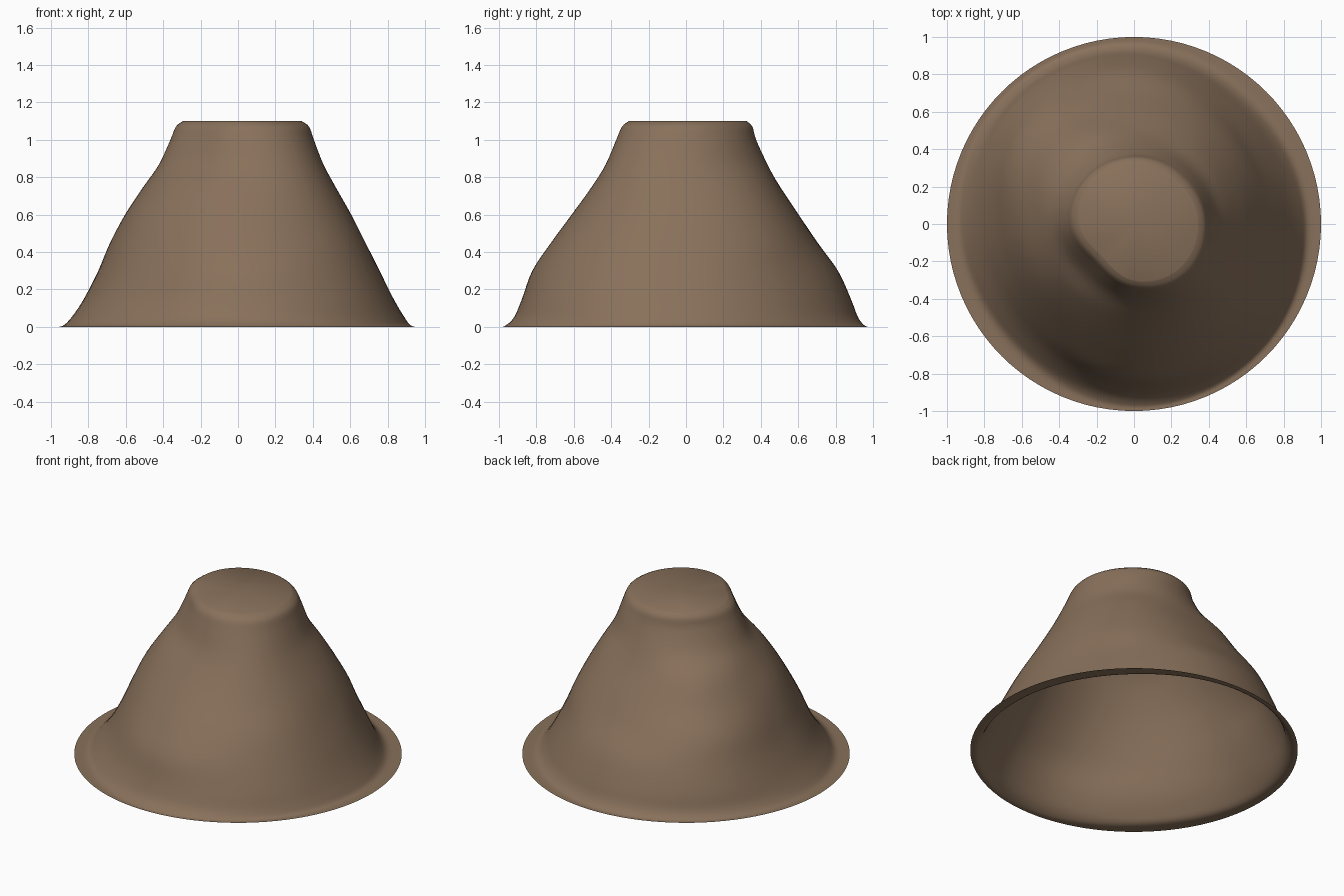
import bpy, bmesh, math

if "Cube" in bpy.data.objects:
    bpy.data.objects.remove(bpy.data.objects["Cube"])

# Contours: height, then radius toward E, NE, N, NW, W, SW, S, SE
CONTOURS = [
    (0.0,   1, 1, 1, 1, 1, 1, 1, 1),
    (0.004, .93, .92, .96, .965, .94, .92, .97, .96),
    (0.05,  .89, .87, .92, .93, .89, .87, .92, .93),
    (0.15,  .83, .82, .88, .90, .82, .80, .875, .89),
    (0.30,  .755, .75, .81, .84, .74, .73, .82, .82),
    (0.45,  .68, .69, .70, .77, .675, .66, .72, .74),
    (0.60,  .605, .61, .60, .66, .60, .58, .61, .64),
    (0.75,  .52, .52, .50, .56, .50, .48, .50, .55),
    (0.87,  .455, .44, .435, .44, .42, .375, .42, .485),
    (1.00,  .405, .39, .375, .37, .36, .31, .365, .42),
    (1.07,  .38, .36, .355, .35, .33, .28, .335, .385),
    (1.10,  .34, .325, .325, .325, .29, .24, .30, .335),
]
SIDES, STEPS = 96, 4


def spline(a, b, c, d, t):
    return b + 0.5 * t * (c - a + t * (2*a - 5*b + 4*c - d + t * (3*(b - c) + d - a)))


def radius(row, u):
    i, t = int(u), u - int(u)
    return spline(*[row[1 + (i + k) % 8] for k in (-1, 0, 1, 2)], t)


def ring(pos):
    """Height and radii of an interpolated contour."""
    last = len(CONTOURS) - 1
    i = min(int(pos), last - 1)
    t = pos - i
    rows = [CONTOURS[min(max(i + k, 0), last)] for k in (-1, 0, 1, 2)]
    z = min(max(spline(*[r[0] for r in rows], t), 0), 1.1)
    pts = []
    for s in range(SIDES):
        r = min(spline(*[radius(row, 8 * s / SIDES) for row in rows], t), 1)
        a = 2 * math.pi * s / SIDES
        pts.append((r * math.cos(a), r * math.sin(a), z))
    return pts


# Open-bottomed mound with flared foot and flat summit
bm = bmesh.new()
rings = [[bm.verts.new(p) for p in ring(k / STEPS)]
         for k in range((len(CONTOURS) - 1) * STEPS + 1)]
for lo, hi in zip(rings, rings[1:]):
    for s in range(SIDES):
        n = (s + 1) % SIDES
        bm.faces.new((lo[s], lo[n], hi[n], hi[s]))
summit = bm.verts.new((0.02, 0.02, 1.1))
for s in range(SIDES):
    bm.faces.new((rings[-1][s], rings[-1][(s + 1) % SIDES], summit))
for f in bm.faces:
    f.smooth = True
mesh = bpy.data.meshes.new("mountain")
bm.to_mesh(mesh)
bm.free()
mountain = bpy.data.objects.new("mountain", mesh)
bpy.context.collection.objects.link(mountain)

# Brown earth
earth = bpy.data.materials.new("earth")
earth.diffuse_color = (0.25, 0.165, 0.105, 1)
earth.use_nodes = True
earth.node_tree.nodes["Principled BSDF"].inputs["Base Color"].default_value = earth.diffuse_color
mesh.materials.append(earth)
